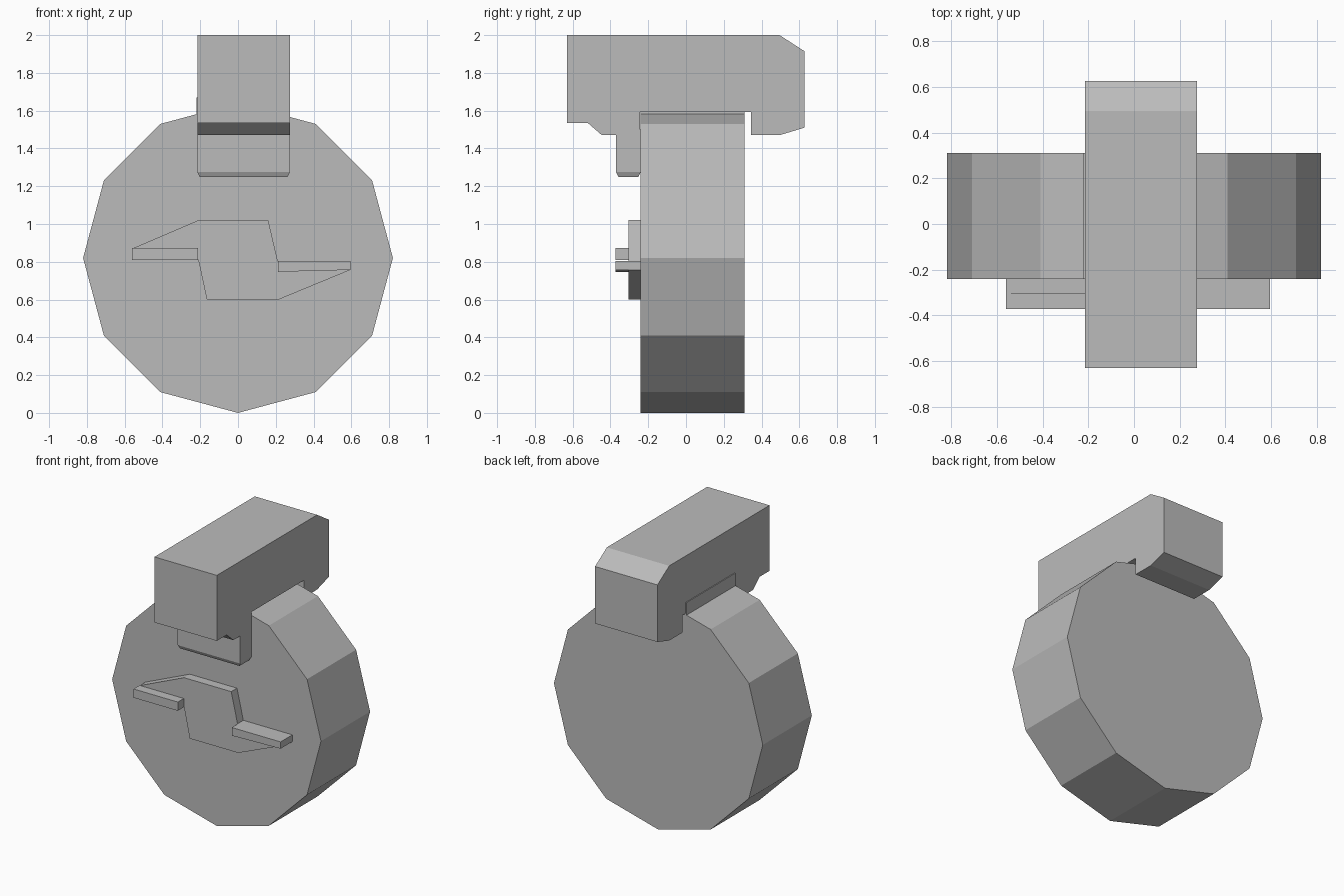
import bpy
import bmesh
import math

cube = bpy.data.objects.get("Cube")
if cube:
    bpy.data.objects.remove(cube, do_unlink=True)

grey = bpy.data.materials.new("plain grey")
grey.use_nodes = True
colour = (0.5, 0.5, 0.5, 1)
grey.diffuse_color = colour
grey.node_tree.nodes["Principled BSDF"].inputs["Base Color"].default_value = colour


def finish(name, bm):
    bmesh.ops.recalc_face_normals(bm, faces=bm.faces)
    mesh = bpy.data.meshes.new(name)
    bm.to_mesh(mesh)
    bm.free()
    mesh.materials.append(grey)
    obj = bpy.data.objects.new(name, mesh)
    bpy.context.collection.objects.link(obj)
    return obj


def extrude(name, points, axis, start, end):
    """Extrude an (x, z) profile along y, or a (y, z) profile along x."""
    bm = bmesh.new()
    place = (lambda a, b: (a, start, b)) if axis == "y" else (lambda a, b: (start, a, b))
    face = bm.faces.new([bm.verts.new(place(a, b)) for a, b in points])
    new = bmesh.ops.extrude_face_region(bm, geom=[face])["geom"]
    shift = (0, end - start, 0) if axis == "y" else (end - start, 0, 0)
    bmesh.ops.translate(bm, vec=shift, verts=[v for v in new if isinstance(v, bmesh.types.BMVert)])
    return finish(name, bm)


def box(name, low, high, taper=0):
    """Box between two corners, its underside drawn in by taper."""
    bm = bmesh.new()
    bmesh.ops.create_cube(bm, size=1)
    for v in bm.verts:
        bottom = v.co.z < 0
        for i in range(3):
            side = 1 if v.co[i] > 0 else -1
            v.co[i] = high[i] if side > 0 else low[i]
            if bottom and i < 2:
                v.co[i] -= side * taper
    return finish(name, bm)


# Twelve-sided drum body
R = 0.82
rim = [(R * math.cos(i * math.pi / 6), R + R * math.sin(i * math.pi / 6)) for i in range(12)]
extrude("drum_body", rim, "y", -0.24, 0.31)

# Clamp block over the top, notched to straddle the drum
LEFT, RIGHT = -0.215, 0.275
clamp = [(-0.63, 2), (0.495, 2), (0.627, 1.915), (0.627, 1.51), (0.495, 1.47),
         (0.345, 1.47), (0.345, 1.592), (-0.243, 1.592), (-0.243, 1.47),
         (-0.445, 1.47), (-0.52, 1.535), (-0.63, 1.535)]
extrude("top_clamp", clamp, "x", LEFT, RIGHT)

# Front tab with a drawn-in lower lip
box("clamp_tab", (LEFT, -0.37, 1.275), (RIGHT, -0.24, 1.5))
box("clamp_tab_lip", (LEFT, -0.37, 1.25), (RIGHT, -0.24, 1.275), 0.012)

# Seat between drum and clamp
box("clamp_seat", (-0.221, -0.24, 1.5), (0.22, 0.31, 1.67))

# Front turn plate with two raised grips
plate = [(-0.56, 0.87), (-0.21, 1.02), (0.16, 1.02), (0.21, 0.805), (0.595, 0.805),
         (0.595, 0.757), (0.215, 0.6), (-0.165, 0.6), (-0.21, 0.81), (-0.56, 0.81)]
extrude("turn_plate", plate, "y", -0.305, -0.235)
box("right_grip", (-0.56, -0.372, 0.81), (-0.212, -0.3, 0.872))
left_grip = [(0.212, 0.805), (0.595, 0.805), (0.595, 0.757), (0.212, 0.747)]
extrude("left_grip", left_grip, "y", -0.372, -0.3)
